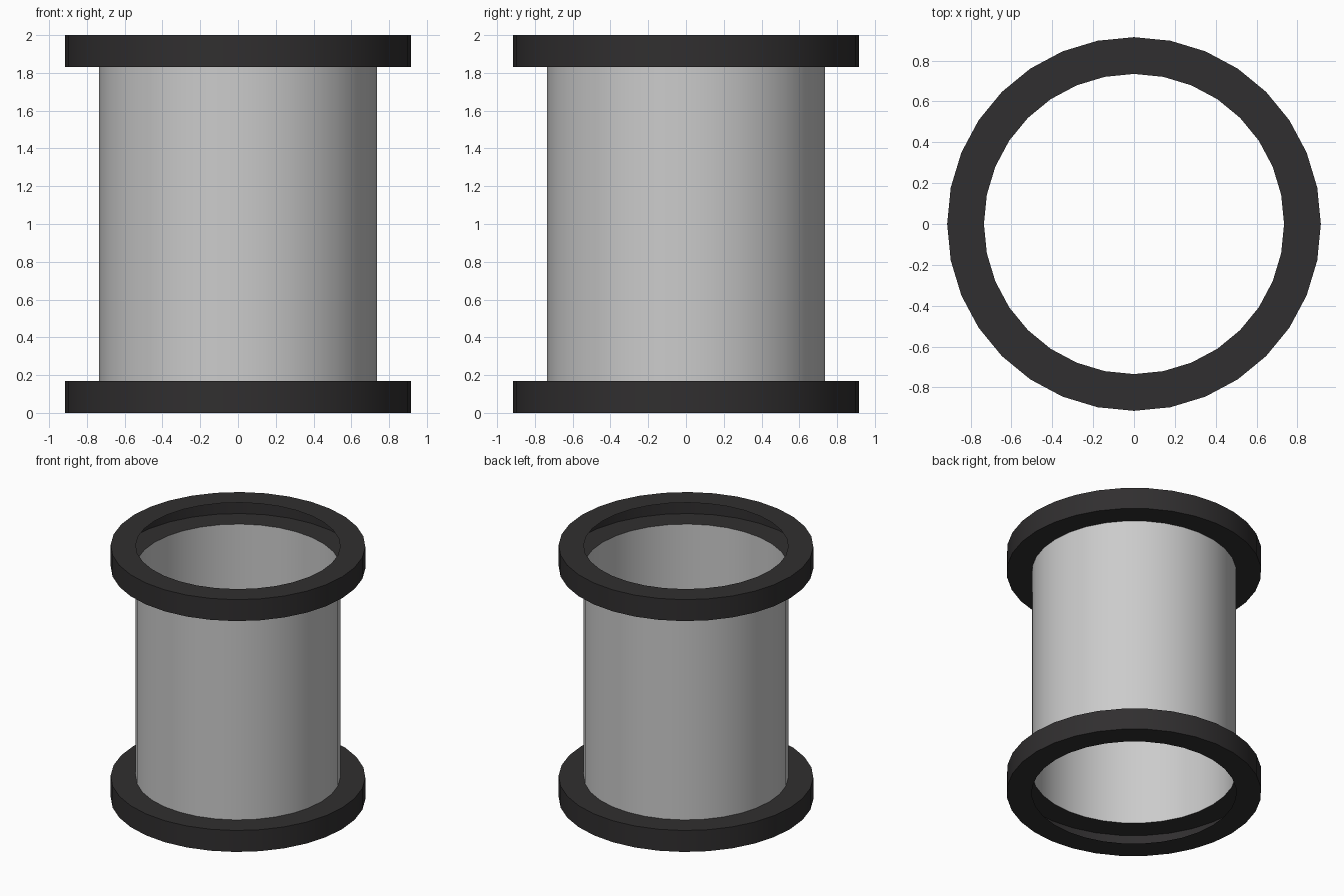
import bpy, bmesh, math

if "Cube" in bpy.data.objects:
    bpy.data.objects.remove(bpy.data.objects["Cube"])

SIDES = 32
R_OUT, R_IN = 0.915, 0.735
HEIGHT, RIM = 2.0, 0.17


def material(name, color):
    m = bpy.data.materials.new(name)
    m.diffuse_color = color
    m.use_nodes = True
    m.node_tree.nodes["Principled BSDF"].inputs["Base Color"].default_value = m.diffuse_color
    return m


def lathe(name, profile, mat=None):
    """Revolve an open (radius, z) profile around the z axis."""
    bm = bmesh.new()
    rings = [[bm.verts.new((r * math.cos(2 * math.pi * i / SIDES),
                            r * math.sin(2 * math.pi * i / SIDES), z))
              for i in range(SIDES)] for r, z in profile]
    for low, high in zip(rings, rings[1:]):
        for i in range(SIDES):
            j = (i + 1) % SIDES
            bm.faces.new((low[i], low[j], high[j], high[i]))
    mesh = bpy.data.meshes.new(name)
    bm.to_mesh(mesh)
    bm.free()
    obj = bpy.data.objects.new(name, mesh)
    bpy.context.collection.objects.link(obj)
    if mat:
        mesh.materials.append(mat)
    bpy.ops.object.select_all(action='DESELECT')
    obj.select_set(True)
    bpy.context.view_layer.objects.active = obj
    bpy.ops.object.shade_smooth_by_angle(angle=math.radians(30))
    return obj


dark = material("dark_rim", (0.03, 0.028, 0.029, 1))

# Open-ended tube wall between the two rims
lathe("tube_wall", [(R_IN, RIM), (R_IN, HEIGHT - RIM)])

# Hollow rims: lower face, outer band, upper face, open towards the bore
for name, z in (("bottom_rim", 0), ("top_rim", HEIGHT - RIM)):
    lathe(name, [(R_IN, z), (R_OUT, z), (R_OUT, z + RIM), (R_IN, z + RIM)], dark)
